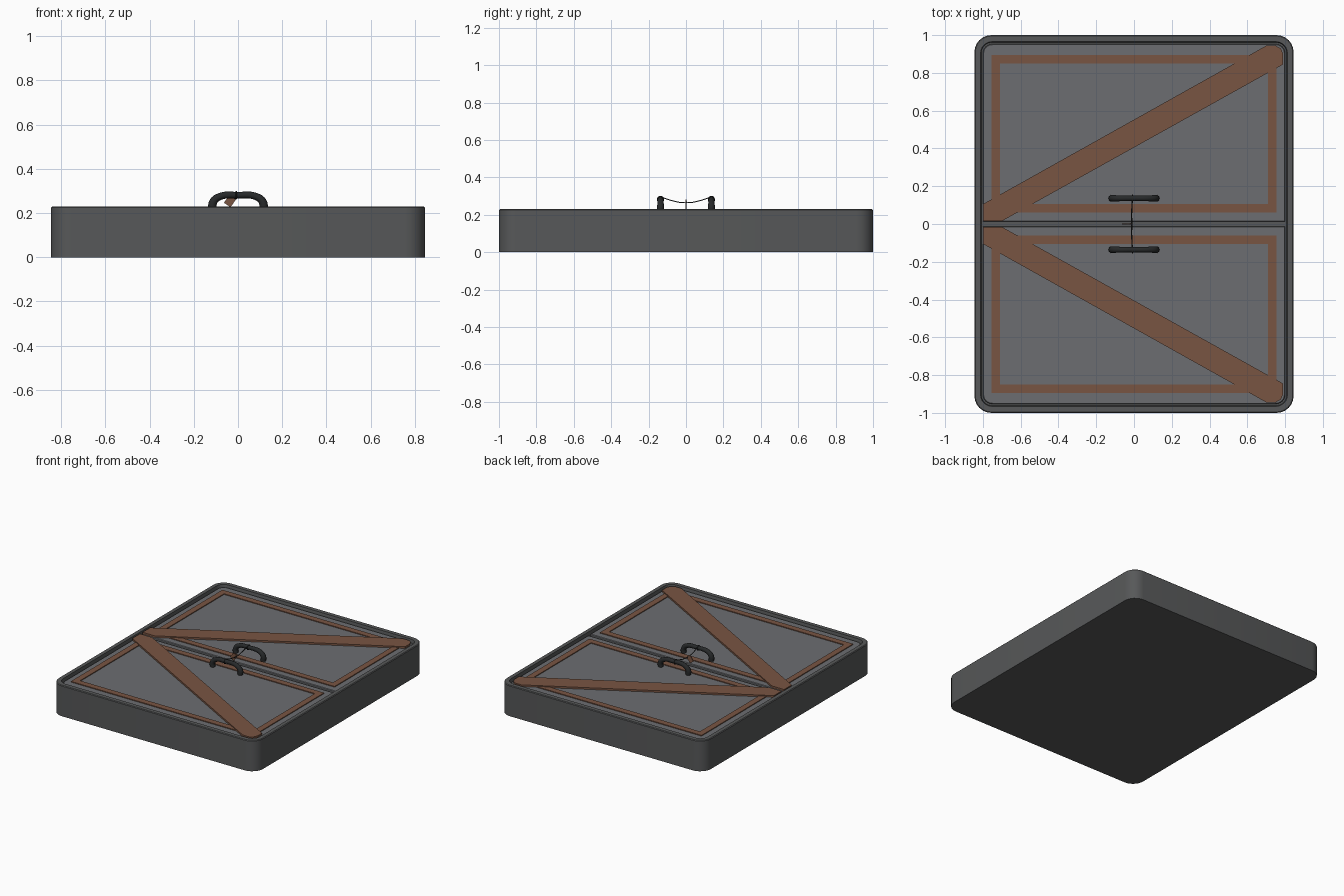
import bpy, bmesh, math
from mathutils import Vector

if "Cube" in bpy.data.objects:
    bpy.data.objects.remove(bpy.data.objects["Cube"])


def material(name, rgb):
    m = bpy.data.materials.new(name)
    m.diffuse_color = (*rgb, 1)
    m.use_nodes = True
    m.node_tree.nodes["Principled BSDF"].inputs["Base Color"].default_value = m.diffuse_color
    return m


CASE = material("dark_grey", (0.095, 0.098, 0.1))
DOOR = material("mid_grey", (0.15, 0.155, 0.165))
WOOD = material("brown", (0.19, 0.09, 0.055))
IRON = material("black", (0.02, 0.022, 0.023))


def rounded_rect(hx, y0, y1, r, r0=None, n=6):
    """Counter-clockwise outline; r0 is the radius of the y0 corners."""
    r0 = r if r0 is None else r0
    pts = []
    for cx, cy, rad, a0 in ((hx, y0, r0, -90), (hx, y1, r, 0),
                            (-hx, y1, r, 90), (-hx, y0, r0, 180)):
        sx, sy = (1 if cx > 0 else -1), (1 if cy == y1 else -1)
        for i in range(n + 1):
            a = math.radians(a0 + 90 * i / n)
            pts.append((cx - sx * rad + rad * math.cos(a),
                        cy - sy * rad + rad * math.sin(a)))
    return pts


def stack(name, rings, mat, flip=1):
    """Skin between (outline, z) rings and cap both ends."""
    bm = bmesh.new()
    loops = [[bm.verts.new((x, y * flip, z)) for x, y in pts] for pts, z in rings]
    n = len(loops[0])
    for a, b in zip(loops, loops[1:]):
        for i in range(n):
            j = (i + 1) % n
            bm.faces.new((a[i], a[j], b[j], b[i]))
    bm.faces.new(loops[0][::-1])
    bm.faces.new(loops[-1])
    if flip < 0:
        bmesh.ops.reverse_faces(bm, faces=bm.faces[:])
    me = bpy.data.meshes.new(name)
    bm.to_mesh(me)
    bm.free()
    me.materials.append(mat)
    ob = bpy.data.objects.new(name, me)
    bpy.context.collection.objects.link(ob)
    return ob


def smooth(ob, angle=30):
    bpy.ops.object.select_all(action='DESELECT')
    ob.select_set(True)
    bpy.context.view_layer.objects.active = ob
    bpy.ops.object.shade_smooth_by_angle(angle=math.radians(angle))


def tube(name, pts, radius, mat, scales=None, res=3):
    cu = bpy.data.curves.new(name, 'CURVE')
    cu.dimensions = '3D'
    cu.bevel_depth = radius
    cu.bevel_resolution = res
    cu.resolution_u = 6
    cu.use_fill_caps = True
    sp = cu.splines.new('BEZIER')
    sp.bezier_points.add(len(pts) - 1)
    for i, (bp, p) in enumerate(zip(sp.bezier_points, pts)):
        bp.co = p
        bp.handle_left_type = bp.handle_right_type = 'AUTO'
        bp.radius = scales[i] if scales else 1
    cu.materials.append(mat)
    ob = bpy.data.objects.new(name, cu)
    bpy.context.collection.objects.link(ob)
    bpy.ops.object.select_all(action='DESELECT')
    ob.select_set(True)
    bpy.context.view_layer.objects.active = ob
    bpy.ops.object.convert(target='MESH')
    smooth(bpy.context.object, 40)


# Case: rounded tray with a raised rim
smooth(stack("case", [
    (rounded_rect(0.845, -1, 1, 0.09), 0),
    (rounded_rect(0.845, -1, 1, 0.09), 0.225),
    (rounded_rect(0.84, -0.995, 0.995, 0.085), 0.23),
    (rounded_rect(0.812, -0.965, 0.965, 0.06), 0.23),
    (rounded_rect(0.808, -0.961, 0.961, 0.056), 0.2),
], CASE))

PLANK = [(-0.8, 0.015), (-0.7, 0.015), (0.79, 0.845), (0.79, 0.9), (0.777, 0.929),
         (0.75, 0.944), (0.70, 0.944), (-0.8, 0.105)]

for s, side in ((1, "back"), (-1, "front")):
    # Door leaf with chamfered edge
    stack(side + "_door", [
        (rounded_rect(0.8, 0.012, 0.953, 0.05, 0.004), 0.19),
        (rounded_rect(0.8, 0.012, 0.953, 0.05, 0.004), 0.211),
        (rounded_rect(0.796, 0.016, 0.949, 0.046, 0.002), 0.215)], DOOR, s)

    # Wooden border
    for part, x0, x1, y0, y1 in (("inner", -0.755, 0.755, 0.062, 0.107),
                                 ("outer", -0.755, 0.755, 0.85, 0.895),
                                 ("left", -0.755, -0.71, 0.107, 0.85),
                                 ("right", 0.71, 0.755, 0.107, 0.85)):
        box = [(x0, y0), (x1, y0), (x1, y1), (x0, y1)]
        stack(f"{side}_{part}_trim", [(box, 0.21), (box, 0.221)], WOOD, s)

    # Diagonal brace
    stack(side + "_brace", [(PLANK, 0.21), (PLANK, 0.228)], WOOD, s)

    # Pull handle
    y = 0.136 * s
    tube(side + "_handle",
         [(-0.114, y, 0.21), (-0.114, y, 0.245), (-0.092, y, 0.27), (0, y, 0.281),
          (0.092, y, 0.27), (0.114, y, 0.245), (0.114, y, 0.21)],
         0.0145, IRON, [1.3, 1.3, 1.15, 1, 1.15, 1.3, 1.3])

    # String loop round the handle
    tube(side + "_string_loop",
         [(-0.008, y + 0.017 * math.cos(a), 0.281 + 0.017 * math.sin(a))
          for a in (math.tau * i / 8 for i in range(9))], 0.003, IRON, res=1)

# String sagging between the handles, and the tag hanging from it
tube("string", [(-0.008, -0.136, 0.296), (-0.012, -0.07, 0.274), (-0.012, 0, 0.264),
                (-0.012, 0.07, 0.274), (-0.008, 0.136, 0.296)], 0.003, IRON, res=1)
tube("tag_string", [(-0.012, 0, 0.264), (-0.014, 0.003, 0.268), (-0.022, 0, 0.263)],
     0.002, IRON, res=1)
tag = stack("tag", [([(-0.024, -0.018), (0.016, -0.018), (0.026, -0.008),
                      (0.026, 0.008), (0.016, 0.018), (-0.024, 0.018)], z)
                    for z in (-0.003, 0.003)], WOOD)
tag.rotation_euler = (math.radians(90), math.radians(-55), 0)
tag.location = (-0.035, 0, 0.256)
